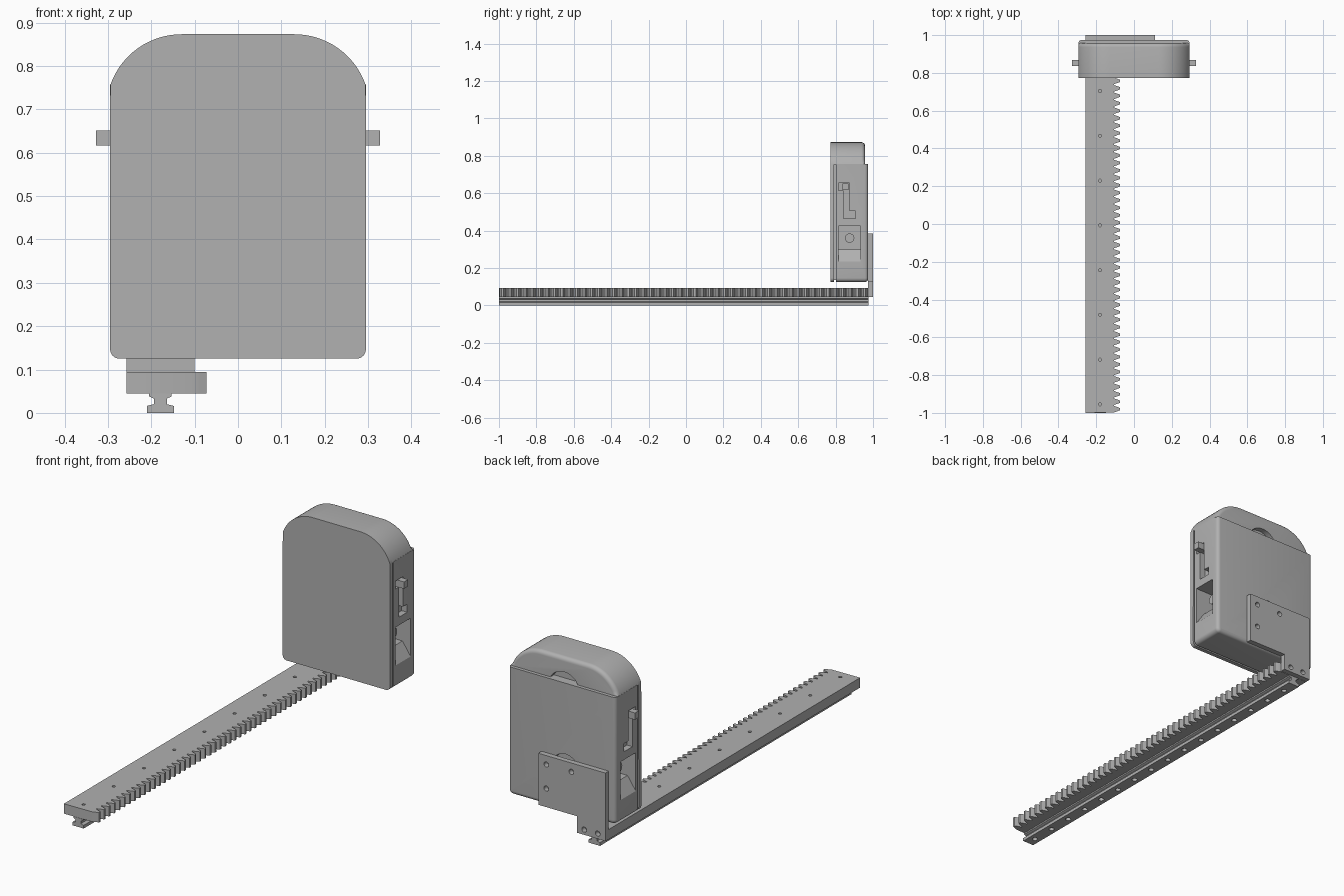
import bpy, bmesh, math
from mathutils import Matrix, Vector

if "Cube" in bpy.data.objects:
    bpy.data.objects.remove(bpy.data.objects["Cube"])

grey = bpy.data.materials.new("plain_grey")
grey.diffuse_color = (0.44, 0.44, 0.44, 1)
grey.use_nodes = True
grey.node_tree.nodes["Principled BSDF"].inputs["Base Color"].default_value = grey.diffuse_color


def to_axis(u, v, w, axis):
    return {"x": (w, u, v), "y": (u, w, v), "z": (u, v, w)}[axis]


def add_prism(bm, pts, a, b, axis):
    """Extrude a 2D outline from a to b along an axis."""
    lo = [bm.verts.new(to_axis(u, v, a, axis)) for u, v in pts]
    hi = [bm.verts.new(to_axis(u, v, b, axis)) for u, v in pts]
    n = len(pts)
    bm.faces.new(lo)
    bm.faces.new(hi[::-1])
    for i in range(n):
        bm.faces.new((lo[i], hi[i], hi[(i + 1) % n], lo[(i + 1) % n]))


def finish(name, bm):
    bmesh.ops.recalc_face_normals(bm, faces=bm.faces[:])
    me = bpy.data.meshes.new(name)
    bm.to_mesh(me)
    bm.free()
    ob = bpy.data.objects.new(name, me)
    bpy.context.collection.objects.link(ob)
    me.materials.append(grey)
    return ob


def prism(name, pts, a, b, axis):
    bm = bmesh.new()
    add_prism(bm, pts, a, b, axis)
    return finish(name, bm)


def rect(u0, u1, v0, v1):
    return [(u0, v0), (u1, v0), (u1, v1), (u0, v1)]


def circle(u, v, r, n=16):
    return [(u + r * math.cos(2 * math.pi * i / n), v + r * math.sin(2 * math.pi * i / n)) for i in range(n)]


def arc(u, v, r, a0, a1, n):
    return [(u + r * math.cos(math.radians(a0 + (a1 - a0) * i / n)),
             v + r * math.sin(math.radians(a0 + (a1 - a0) * i / n))) for i in range(n + 1)]


def cut(ob, shapes):
    """Subtract a list of prisms (outline, a, b, axis)."""
    bm = bmesh.new()
    for s in shapes:
        add_prism(bm, *s)
    cutter = finish("cutter", bm)
    cutter.hide_render = True
    mod = ob.modifiers.new("cut", "BOOLEAN")
    mod.object, mod.operation, mod.solver = cutter, "DIFFERENCE", "EXACT"
    bpy.context.view_layer.objects.active = ob
    bpy.ops.object.modifier_apply(modifier=mod.name)
    bpy.data.objects.remove(cutter)


def round_back(ob, y, r, keep):
    """Round the rear outline edges that pass the keep rule."""
    bm = bmesh.new()
    bm.from_mesh(ob.data)
    edges = [e for e in bm.edges if all(abs(v.co.y - y) < 1e-4 for v in e.verts)
             and keep((e.verts[0].co.z + e.verts[1].co.z) / 2)]
    bmesh.ops.bevel(bm, geom=edges, offset=r, segments=5, profile=0.5, affect="EDGES")
    bm.to_mesh(ob.data)
    bm.free()


# Housing outlines
W, Z0, ZS, ZT = 0.295, 0.125, 0.757, 0.873
R = 0.174
bottom = arc(-W + 0.022, Z0 + 0.022, 0.022, 180, 270, 6) + arc(W - 0.022, Z0 + 0.022, 0.022, 270, 360, 6)
dome = arc(0.13, ZT - R, R, 19, 90, 14) + arc(-0.13, ZT - R, R, 90, 161, 14)

# Front cover, core behind the seam, top cap
prism("front_cover", bottom + dome, 0.772, 0.792, "y")
prism("seam_core", rect(-W + 0.012, W - 0.012, Z0 + 0.012, ZS), 0.785, 0.81, "y")
cap = prism("top_cap", [(-W, ZS - 0.003), (W, ZS - 0.003)] + dome, 0.792, 0.957, "y")
round_back(cap, 0.957, 0.02, lambda z: z > ZS + 0.001)
cut(cap, [(arc(0, ZS - 0.04, 0.085, 20, 160, 14), 0.93, 1.0, "y")])

# Main housing with side slots, side windows and rear notch
case = prism("rear_housing", bottom + [(W, ZS), (-W, ZS)], 0.801, 0.974, "y")
round_back(case, 0.974, 0.018, lambda z: z < ZS - 0.001)
slot = [(0.816, 0.655), (0.816, 0.615), (0.842, 0.615), (0.842, 0.465),
        (0.907, 0.465), (0.907, 0.505), (0.873, 0.505), (0.873, 0.655)]
shapes = [(arc(-0.02, 0.33, 0.075, 0, 180, 12), 0.945, 1.0, "y")]
for s in (-1, 1):
    shapes.append((slot, s * 0.265, s * 0.32, "x"))
    shapes.append(([(s * 0.32, 0.425), (s * 0.19, 0.425), (s * 0.19, 0.30), (s * 0.25, 0.30),
                    (s * W, 0.235), (s * 0.32, 0.235)], 0.816, 0.934, "y"))
cut(case, shapes)

# Side sliders and buttons inside the windows
for s, side in ((-1, "left"), (1, "right")):
    prism(side + "_slider", rect(0.836, 0.868, 0.617, 0.651), s * 0.26, s * 0.327, "x")
    prism(side + "_window_button", circle(0.875, 0.36, 0.025), s * 0.185, s * 0.245, "x")

# Toothed rack
L0, L1, N = -1.0, 0.975, 50
p = (L1 - L0) / N
pts = [(-0.257, L1), (-0.257, L0)]
for i in range(N):
    y = L0 + i * p
    pts += [(-0.106, y + 0.06 * p), (-0.088, y + 0.22 * p), (-0.073, y + 0.36 * p),
            (-0.073, y + 0.64 * p), (-0.088, y + 0.78 * p), (-0.106, y + 0.94 * p)]
rack = prism("toothed_rack", pts, 0.045, 0.094, "z")
cut(rack, [(circle(-0.18, -0.955 + 0.237 * i, 0.008), 0.03, 0.11, "z") for i in range(9)])

# Guide rail with mounting holes
half = [(0.031, 0), (0.031, 0.016), (0.015, 0.02), (0.015, 0.033), (0.026, 0.038), (0.026, 0.045)]
rail = prism("guide_rail", [(-0.179 + u, v) for u, v in half] + [(-0.179 - u, v) for u, v in half[::-1]],
             L0, L1, "y")
cut(rail, [(circle(-0.179, -0.95 + 0.1235 * i, 0.013), -0.01, 0.03, "z") for i in range(16)])

# Rear mounting bracket
plate = prism("mounting_bracket", [(-0.257, 0.046), (-0.10, 0.046), (-0.10, 0.128), (0.112, 0.128),
                                   (0.112, 0.384), (-0.257, 0.384)], 0.974, 1.0, "y")
cut(plate, [(circle(x, z, 0.013), 0.96, 1.02, "y")
            for x, z in ((0.068, 0.34), (-0.07, 0.34), (0.068, 0.22), (-0.14, 0.072), (-0.215, 0.072))])

# Smooth rounded surfaces, keep hard edges
for ob in bpy.context.scene.objects:
    ob.select_set(True)
    bpy.context.view_layer.objects.active = ob
bpy.ops.object.shade_smooth_by_angle(angle=math.radians(30))
